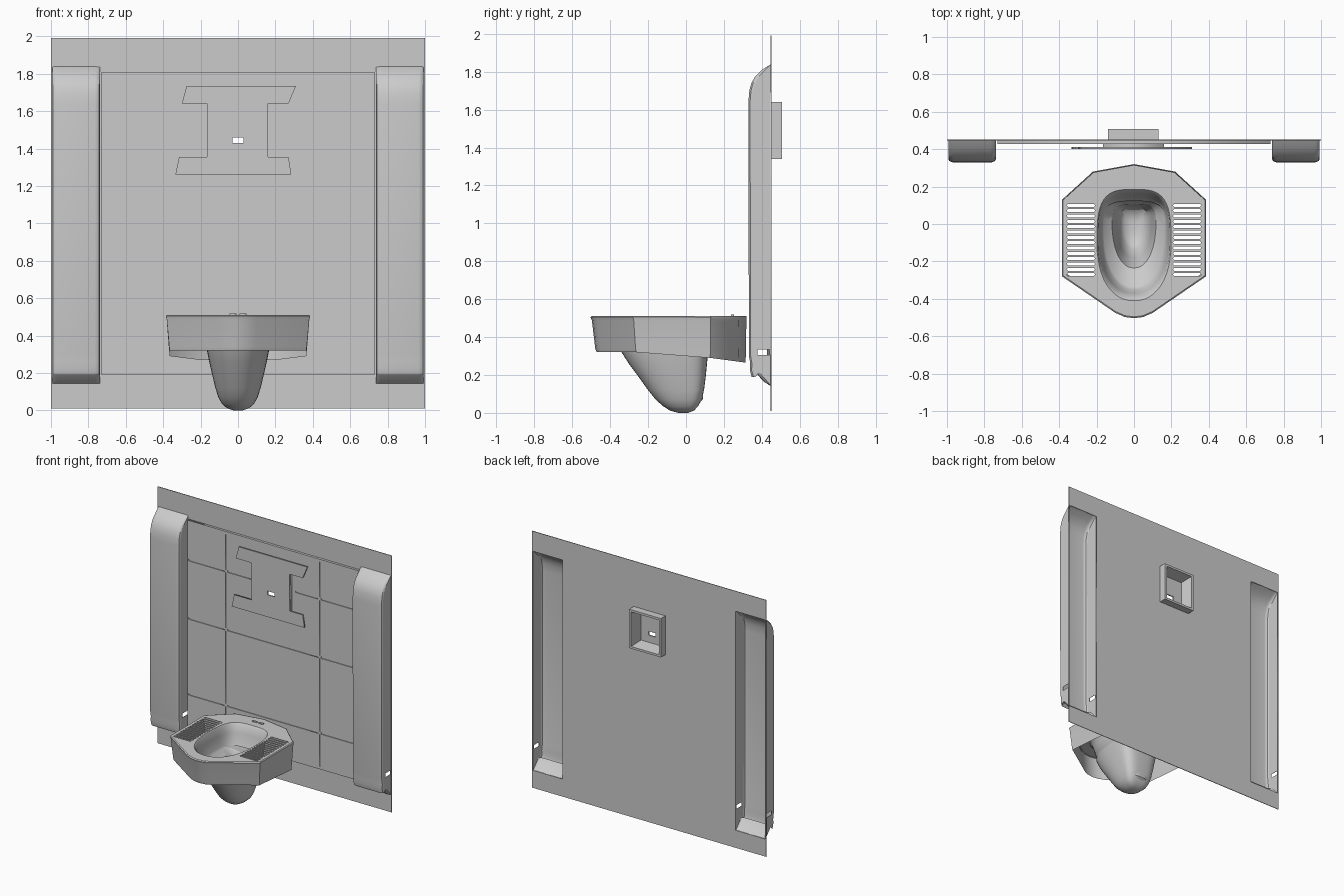
import bpy, bmesh
from math import sin, cos, pi, radians

if "Cube" in bpy.data.objects:
    bpy.data.objects.remove(bpy.data.objects["Cube"])


def activate(ob):
    bpy.ops.object.select_all(action='DESELECT')
    ob.select_set(True)
    bpy.context.view_layer.objects.active = ob


def loft(name, rings, closed=True, cap=False):
    """Skin a list of point rings into one smooth sheet."""
    bm = bmesh.new()
    vs = [[bm.verts.new(p) for p in r] for r in rings]
    n = len(rings[0])
    for a, b in zip(vs, vs[1:]):
        for i in range(n if closed else n - 1):
            j = (i + 1) % n
            bm.faces.new((a[i], a[j], b[j], b[i]))
    if cap:
        bm.faces.new(vs[-1])
    bmesh.ops.recalc_face_normals(bm, faces=bm.faces)
    me = bpy.data.meshes.new(name)
    bm.to_mesh(me)
    bm.free()
    ob = bpy.data.objects.new(name, me)
    bpy.context.collection.objects.link(ob)
    activate(ob)
    bpy.ops.object.shade_smooth_by_angle(angle=radians(35))
    return ob


def sheet(name, loops, thick, loc, rot=(0, 0, 0)):
    """Flat plate from an outline loop followed by hole loops."""
    cu = bpy.data.curves.new(name, 'CURVE')
    cu.dimensions = '2D'
    cu.fill_mode = 'BOTH'
    cu.extrude = thick / 2
    for loop in loops:
        sp = cu.splines.new('POLY')
        sp.points.add(len(loop) - 1)
        for p, (u, v) in zip(sp.points, loop):
            p.co = (u, v, 0, 1)
        sp.use_cyclic_u = True
    ob = bpy.data.objects.new(name, cu)
    ob.location = loc
    ob.rotation_euler = rot
    bpy.context.collection.objects.link(ob)
    activate(ob)
    bpy.ops.object.convert(target='MESH')
    return ob


def upright(name, loops, y0, y1):
    """Plate drawn in x and z, filling y0..y1."""
    return sheet(name, loops, y1 - y0, (0, (y0 + y1) / 2, 0), (pi / 2, 0, 0))


def rect(x0, x1, z0, z1):
    return [(x0, z0), (x1, z0), (x1, z1), (x0, z1)]


# Wall sheet, open behind the pillars and the rear well
well = rect(-0.12, 0.11, 1.36, 1.62)
holes = [rect(-0.992, -0.737, 0.145, 1.835), rect(0.737, 0.992, 0.145, 1.835)]
upright("wall_sheet", [rect(-1, 1, 0.01, 1.99), well] + holes, 0.446, 0.451)

# Raised tiled panel with shallow grooves
panel = rect(-0.73, 0.73, 0.19, 1.81)
upright("panel_backing", [panel, well], 0.433, 0.446)
grooves = []
levels = [0.20, 0.47, 1.055, 1.505, 1.80]
for z in levels[1:-1]:
    mids = [(-0.39, -0.19), (0.19, 0.39)] if z > 1.4 else [(-0.39, 0.39)]
    for x0, x1 in [(-0.72, -0.41), (0.41, 0.72)] + mids:
        grooves.append(rect(x0, x1, z - 0.007, z + 0.007))
for x in (-0.4, 0.4):
    for z0, z1 in zip(levels, levels[1:]):
        grooves.append(rect(x - 0.004, x + 0.004, z0 + 0.012, z1 - 0.012))
upright("tiled_panel", [panel, well] + grooves, 0.427, 0.433)

# Mounting plate with a slot, and its deeper web
plate = [(-0.335, 1.26), (0.285, 1.26), (0.27, 1.355), (0.16, 1.355),
         (0.16, 1.64), (0.27, 1.64), (0.31, 1.735), (-0.275, 1.735),
         (-0.30, 1.64), (-0.165, 1.64), (-0.165, 1.355), (-0.315, 1.355)]
slot = rect(-0.03, 0.03, 1.43, 1.46)
upright("mounting_plate", [plate, slot], 0.402, 0.412)
upright("mounting_web", [rect(-0.165, 0.16, 1.30, 1.70), well], 0.412, 0.427)

# Rear well: box frame whose walls slope in to the plate
well_rings = []
for hw, hh, y in [(0.135, 0.15, 0.45), (0.135, 0.15, 0.507),
                  (0.118, 0.133, 0.507), (0.10, 0.115, 0.412)]:
    well_rings.append([(x - 0.005, y, z + 1.49) for x, z in rect(-hw, hw, -hh, hh)])
loft("rear_well", well_rings)

# Hollow side pillars with rounded front corners
profile = [(0.45, 0.14), (0.41, 0.165), (0.365, 0.215), (0.347, 0.19),
           (0.337, 0.225), (0.339, 0.26), (0.332, 0.30), (0.329, 1.64),
           (0.334, 1.70), (0.345, 1.74), (0.365, 1.775), (0.40, 1.81), (0.45, 1.84)]


def inset(d):
    return [(min(0.45, y + d), z) for y, z in profile]


spans = [(0.737, 0.02), (0.742, 0.009), (0.754, 0.002), (0.765, 0),
         (0.965, 0), (0.976, 0.002), (0.988, 0.009), (0.993, 0.02)]
for side, s in (("left", -1), ("right", 1)):
    loft(side + "_pillar", [[(s * x, y, z) for y, z in inset(d)] for x, d in spans],
         closed=False)
    for part, x in (("inner", 0.738), ("outer", 0.992)):
        sheet(f"{side}_pillar_{part}_side", [inset(0.02), rect(0.378, 0.44, 0.305, 0.335)],
              0.002, (s * x, 0, 0), (pi / 2, 0, pi / 2))

# Pan outline, one half mirrored
half = [(0.22, 0.28), (0.385, 0.13), (0.385, -0.28), (0.10, -0.475), (0.05, -0.497)]
outline = [(0, 0.32)] + half + [(0, -0.504)] + [(-x, y) for x, y in reversed(half)]


def egg(front, back, hw, yc, sq=0.6, n=48):
    """Ring with a squarish back and a tapered front."""
    pts = []
    for i in range(n):
        t = 2 * pi * i / n
        c, s = cos(t), sin(t)
        p = sq if s > 0 else 0.9
        x = hw * abs(c) ** p * (1 if c > 0 else -1)
        y = yc + ((back - yc) * s ** p if s > 0 else (front - yc) * (-s) ** p)
        pts.append((x, y))
    return pts


# Deck with foot grilles around the basin opening
rim = (-0.41, 0.185, 0.198, -0.10)
grille = []
for i in range(14):
    y = 0.10 - 0.0285 * i
    for s in (-1, 1):
        grille.append([(s * x, y + dy) for x, dy in
                       [(0.208, 0), (0.214, 0.008), (0.354, 0.008),
                        (0.36, 0), (0.354, -0.008), (0.214, -0.008)]])
deck_edge = [(x * 0.985, y * 0.985) for x, y in outline]
sheet("pan_deck", [deck_edge, egg(*rim)] + grille, 0.004, (0, 0, 0.509))

# Skirt, open below, its lower edge dropping toward the back
skirt = []
for k, sx, sy in [(0, 0.985, 0.985), (0.03, 1, 1), (0.12, 0.99, 0.985),
                  (0.9, 0.955, 0.95), (1, 0.95, 0.935)]:
    ring = []
    for x, y in outline:
        low = 0.32 - max(0, y + 0.1) * 0.13
        ring.append((x * sx, y * (sy if y < 0 else 1 - (1 - sy) * 0.3),
                     0.511 + (low - 0.511) * k))
    skirt.append(ring)
loft("pan_skirt", skirt)


def bowl(name, rows):
    loft(name, [[(x, y, z) for x, y in egg(*r)] for z, r in rows], cap=True)


# Inner basin: steep wall, sloping shelf, then the inner bowl
bowl("inner_basin", [
    (0.511, rim), (0.50, (-0.395, 0.175, 0.192, -0.09)),
    (0.44, (-0.37, 0.16, 0.185, -0.07)), (0.36, (-0.35, 0.14, 0.172, -0.03)),
    (0.345, (-0.335, 0.133, 0.163, -0.01)), (0.31, (-0.235, 0.11, 0.118, 0.02)),
    (0.29, (-0.225, 0.106, 0.112, 0.02)), (0.18, (-0.18, 0.098, 0.095, 0.02)),
    (0.07, (-0.135, 0.088, 0.074, 0.01)), (0.045, (-0.10, 0.065, 0.052, 0)),
    (0.035, (-0.05, 0.02, 0.02, -0.01))])

# Outer bowl seen below the skirt
bowl("outer_bowl", [
    (0.36, (-0.36, 0.125, 0.172, -0.02)), (0.32, (-0.34, 0.116, 0.166, -0.02)),
    (0.26, (-0.302, 0.111, 0.154, -0.02)), (0.19, (-0.25, 0.104, 0.138, -0.01)),
    (0.12, (-0.20, 0.095, 0.121, 0)), (0.07, (-0.16, 0.082, 0.105, 0)),
    (0.035, (-0.12, 0.064, 0.086, 0)), (0.012, (-0.085, 0.042, 0.06, 0)),
    (0.0, (-0.04, 0.01, 0.025, -0.01))])

# Two small raised tabs at the back of the deck
for side, x in (("left", -0.027), ("right", 0.027)):
    sheet(side + "_deck_tab", [rect(x - 0.018, x + 0.018, 0.237, 0.253)], 0.008,
          (0, 0, 0.514))
